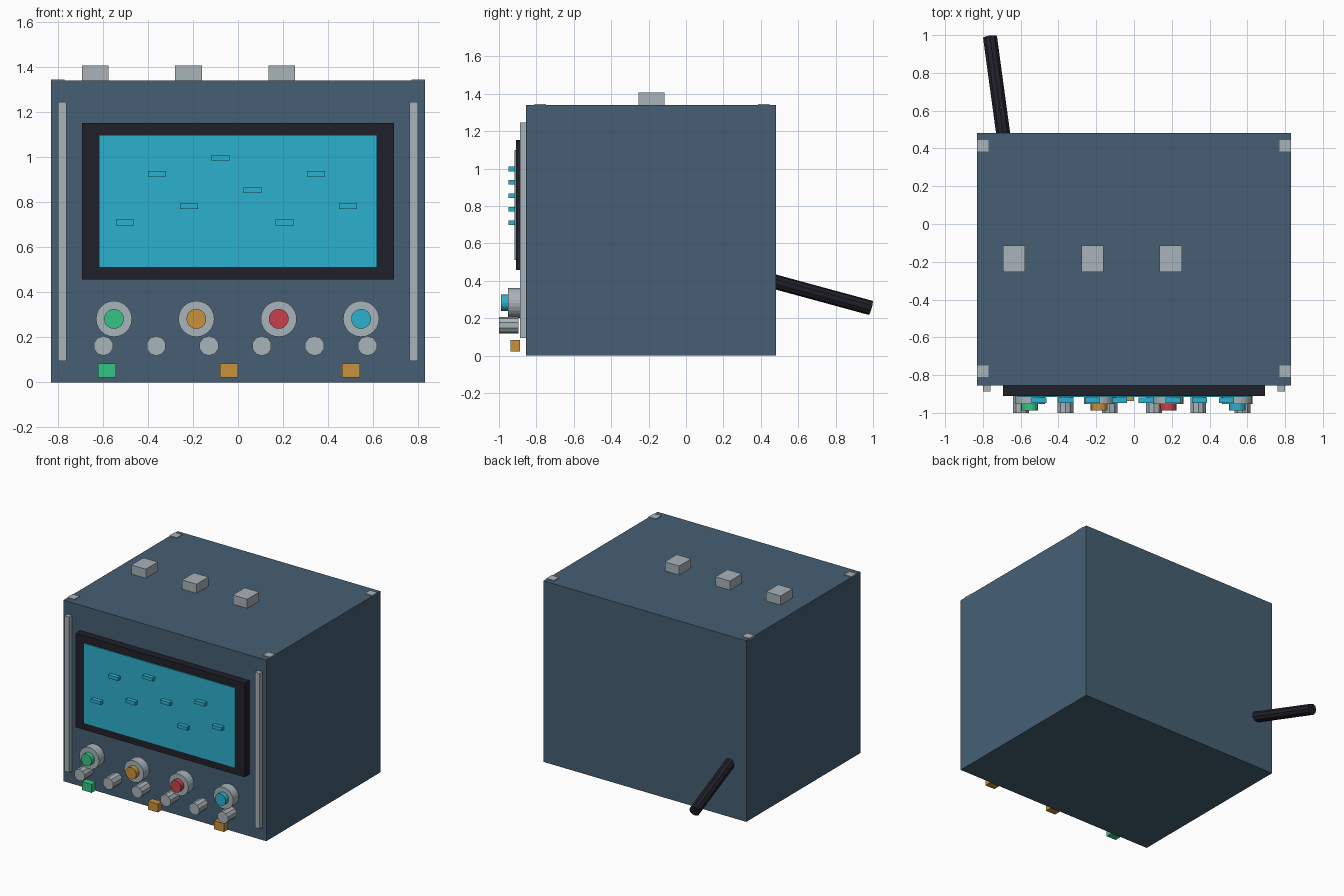
import bpy
from math import pi
from mathutils import Vector

cube = bpy.data.objects.get("Cube")
if cube:
    bpy.data.objects.remove(cube, do_unlink=True)


def material(name, code):
    # hex sRGB to linear material
    rgb = [int(code[i:i + 2], 16) / 255 for i in (0, 2, 4)]
    lin = [c / 12.92 if c < 0.04 else ((c + 0.055) / 1.055) ** 2.4 for c in rgb]
    m = bpy.data.materials.new(name)
    m.use_nodes = True
    m.diffuse_color = (*lin, 1)
    m.node_tree.nodes["Principled BSDF"].inputs["Base Color"].default_value = (*lin, 1)
    return m


slate = material("slate blue", "465f73")
black = material("near black", "20202a")
grey = material("light grey", "a9b3b9")
cyan = material("cyan", "2cb1cd")
green = material("green", "35c585")
amber = material("amber", "c8923d")
red = material("red", "c9404a")


def finish(name, mat):
    ob = bpy.context.object
    ob.name = name
    ob.data.materials.append(mat)
    return ob


def box(name, mat, centre, size):
    bpy.ops.mesh.primitive_cube_add(size=1, location=centre)
    bpy.context.object.scale = size
    return finish(name, mat)


def rod(name, mat, start, end, radius, sides):
    a, b = Vector(start), Vector(end)
    bpy.ops.mesh.primitive_cylinder_add(
        vertices=sides, radius=radius, depth=(b - a).length, location=(a + b) / 2,
        rotation=(b - a).to_track_quat('Z', 'Y').to_euler())
    return finish(name, mat)


# Cabinet and framed screen
box("cabinet", slate, (0, -0.187, 0.67), (1.66, 1.335, 1.34))
box("screen_bezel", black, (0, -0.88, 0.805), (1.385, 0.06, 0.695))
box("screen", cyan, (0, -0.908, 0.805), (1.235, 0.018, 0.59))

# Trace marks floating just ahead of the screen
for i in range(8):
    box(f"trace_mark_{i + 1}", cyan,
        (-0.502 + 0.1416 * i, -0.933, 0.71 + 0.072 * (i * 3 % 5)), (0.08, 0.03, 0.025))

# Front rails and corner pads on the lid
for side, s in (("left", 1), ("right", -1)):
    box(f"{side}_rail", grey, (0.78 * s, -0.87, 0.67), (0.038, 0.036, 1.15))
    for end, y in (("front", -0.78), ("back", 0.415)):
        box(f"{side}_{end}_corner_pad", grey, (0.8 * s, y, 1.34), (0.06, 0.062, 0.01))

# Large dials with coloured caps
for i, mat in enumerate((green, amber, red, cyan)):
    x, z = -0.551 + 0.366 * i, 0.282
    rod(f"dial_{i + 1}", grey, (x, -0.885, z), (x, -0.953, z), 0.08, 24)
    rod(f"dial_cap_{i + 1}", mat, (x, -0.94, z), (x, -0.988, z), 0.044, 20)

# Row of small sockets
for i in range(6):
    x, z = -0.598 + 0.2346 * i, 0.162
    rod(f"socket_{i + 1}", grey, (x, -0.895, z), (x, -1, z), 0.044, 10)

# Indicator blocks and lid buttons
for i, mat in enumerate((green, amber, amber)):
    box(f"indicator_{i + 1}", mat, (-0.582 + 0.5415 * i, -0.912, 0.053), (0.08, 0.05, 0.062))
    box(f"lid_button_{i + 1}", grey, (-0.635 + 0.415 * i, -0.185, 1.37), (0.118, 0.14, 0.075))

# Cable stub at the back
rod("cable_stub", black, (-0.682, 0.4, 0.415), (-0.762, 0.988, 0.255), 0.039, 10)
